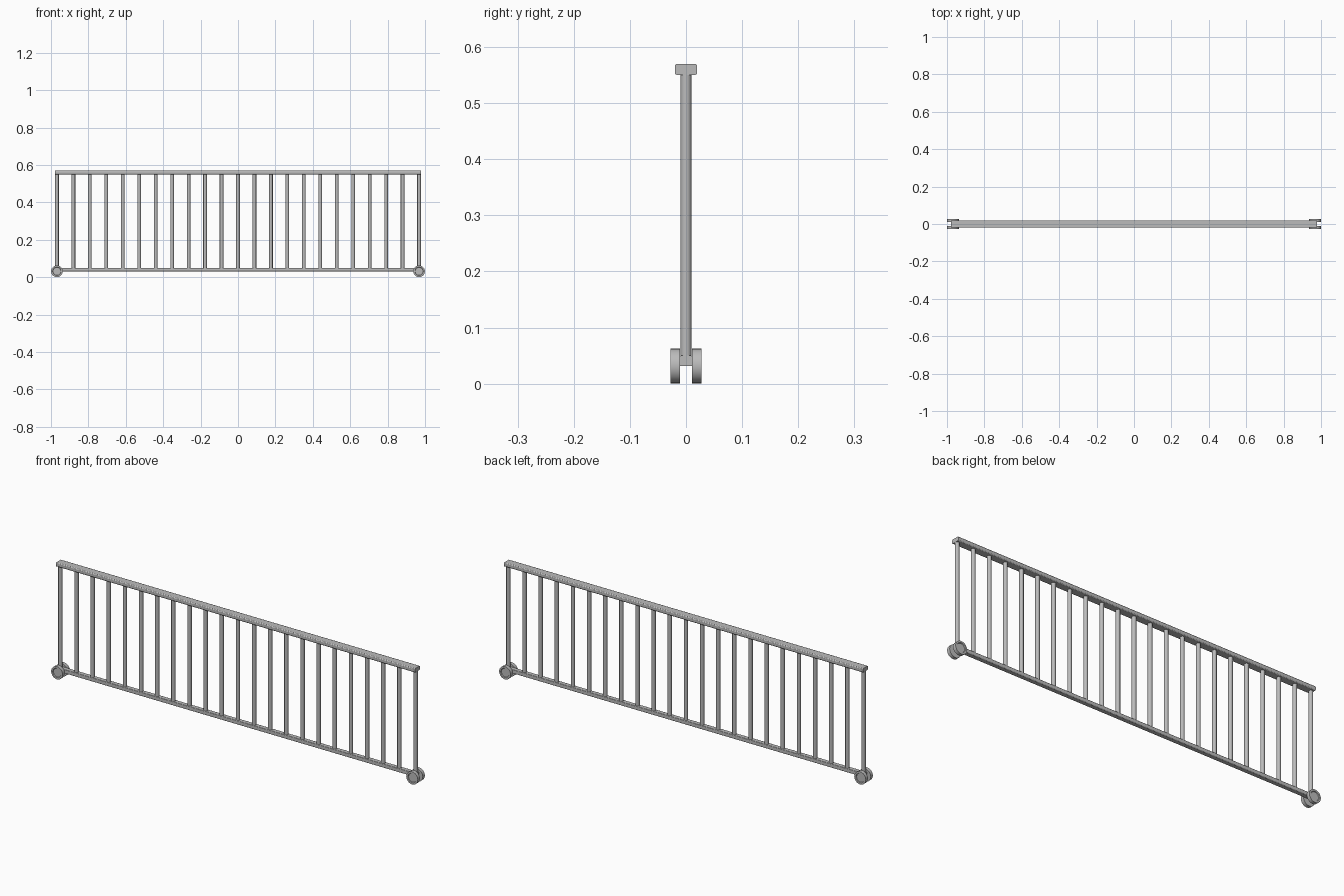
import bpy
import math

cube = bpy.data.objects.get("Cube")
if cube:
    bpy.data.objects.remove(cube, do_unlink=True)

HALF = 0.968          # distance from centre to the end posts
POSTS = 23
POST_R = 0.01
WHEEL_R = 0.0315

metal = bpy.data.materials.new("grey metal")
metal.use_nodes = True
colour = (0.5, 0.5, 0.5, 1)
metal.diffuse_color = colour
metal.node_tree.nodes["Principled BSDF"].inputs["Base Color"].default_value = colour


def finish(obj, name):
    obj.name = name
    obj.data.materials.append(metal)
    bpy.ops.object.shade_smooth_by_angle(angle=math.radians(35))
    return obj


def rail(name, depth, z_low, z_high, bevel):
    bpy.ops.mesh.primitive_cube_add(size=1, location=(0, 0, (z_low + z_high) / 2))
    obj = bpy.context.object
    obj.scale = (2 * (HALF + POST_R), depth, z_high - z_low)
    bpy.ops.object.transform_apply(location=False, rotation=False, scale=True)
    # round only the long edges
    weights = obj.data.attributes.new("bevel_weight_edge", "FLOAT", "EDGE")
    for edge in obj.data.edges:
        a, b = (obj.data.vertices[i].co for i in edge.vertices)
        weights.data[edge.index].value = float(abs(a.x - b.x) > 1)
    mod = obj.modifiers.new("rounded edges", "BEVEL")
    mod.limit_method = "WEIGHT"
    mod.width = bevel
    mod.segments = 2
    return finish(obj, name)


def wheel(name, x, side):
    # lathe profile: (radius, distance from the centre plane), dished outer face
    profile = [(0, 0.011), (WHEEL_R, 0.011), (WHEEL_R, 0.0277),
               (0.023, 0.0277), (0.021, 0.024), (0, 0.024)]
    steps = 20
    verts, faces = [], []
    for i in range(steps):
        a = 2 * math.pi * i / steps
        verts += [(r * math.cos(a), side * y, r * math.sin(a)) for r, y in profile]
    n = len(profile)
    for i in range(steps):
        j = (i + 1) % steps
        for k in range(n - 1):
            face = (i * n + k, i * n + k + 1, j * n + k + 1, j * n + k)
            faces.append(face if side > 0 else face[::-1])
    mesh = bpy.data.meshes.new(name)
    mesh.from_pydata(verts, [], faces)
    obj = bpy.data.objects.new(name, mesh)
    bpy.context.collection.objects.link(obj)
    obj.location = (x, 0, WHEEL_R)
    bpy.ops.object.select_all(action="DESELECT")
    obj.select_set(True)
    bpy.context.view_layer.objects.active = obj
    # weld the centre points and make the normals face outwards
    bpy.ops.object.mode_set(mode="EDIT")
    bpy.ops.mesh.select_all(action="SELECT")
    bpy.ops.mesh.remove_doubles(threshold=0.0001)
    bpy.ops.mesh.normals_make_consistent(inside=False)
    bpy.ops.object.mode_set(mode="OBJECT")
    return finish(obj, name)


# Rails
rail("top_rail", 0.04, 0.55, 0.57, 0.004)
rail("bottom_rail", 0.022, 0.031, 0.05, 0.002)

# Upright bars
for i in range(POSTS):
    x = -HALF + 2 * HALF * i / (POSTS - 1)
    bpy.ops.mesh.primitive_cylinder_add(vertices=12, radius=POST_R, depth=0.52,
                                        location=(x, 0, 0.3))
    finish(bpy.context.object, f"upright_bar_{i + 1}")

# Wheel pairs and axles
for label, x in (("right", -HALF), ("left", HALF)):
    wheel(f"front_{label}_wheel", x, -1)
    wheel(f"back_{label}_wheel", x, 1)
    bpy.ops.mesh.primitive_cylinder_add(vertices=12, radius=0.006, depth=0.03,
                                        location=(x, 0, 0.037),
                                        rotation=(math.pi / 2, 0, 0))
    finish(bpy.context.object, f"{label}_axle")
